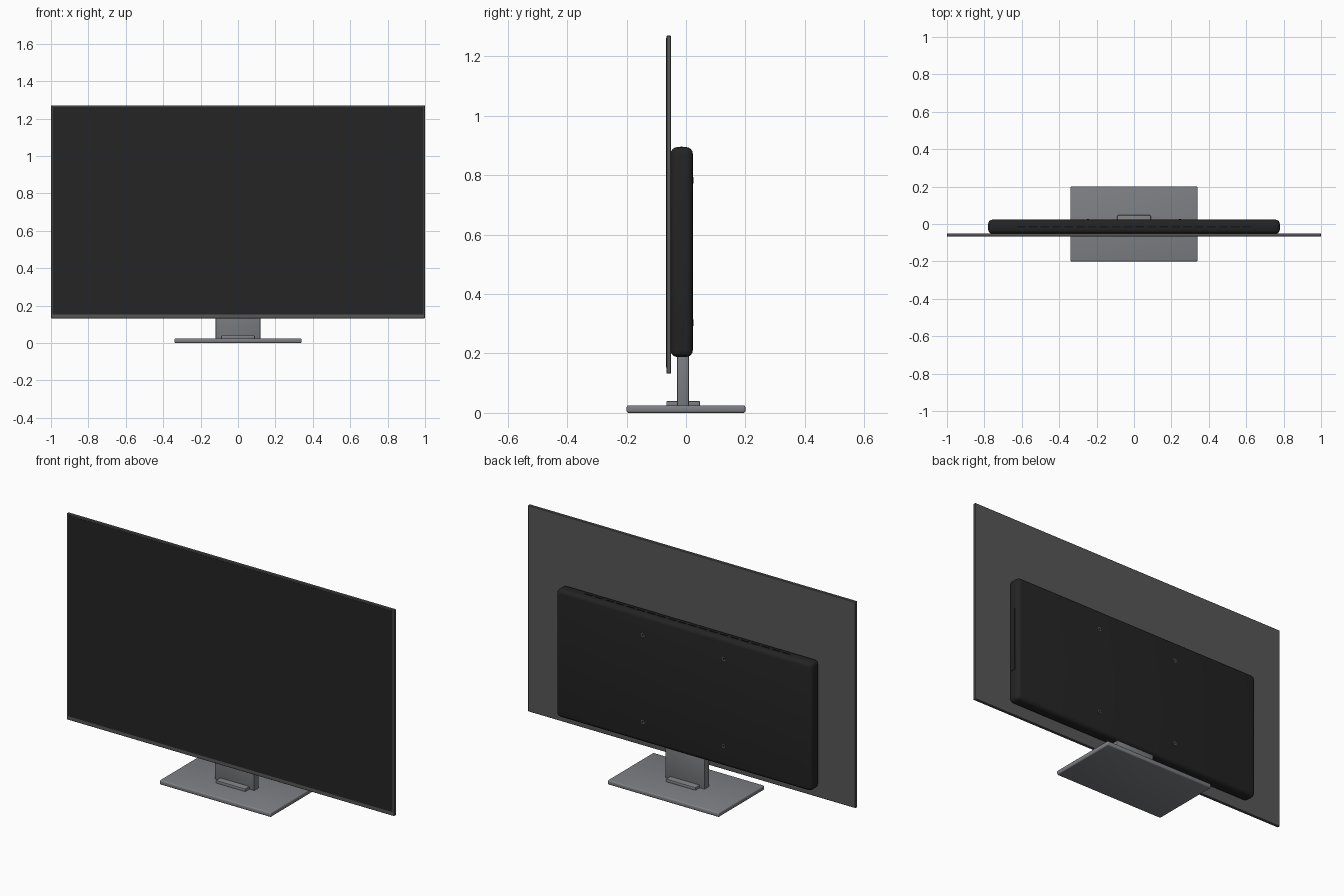
import bpy
import math

default = bpy.data.objects.get("Cube")
if default:
    bpy.data.objects.remove(default, do_unlink=True)


def material(name, r, g, b):
    mat = bpy.data.materials.new(name)
    mat.use_nodes = True
    mat.diffuse_color = (r, g, b, 1)
    mat.node_tree.nodes["Principled BSDF"].inputs["Base Color"].default_value = (r, g, b, 1)
    return mat


screen_black = material("screen black", 0.018, 0.018, 0.018)
casing_black = material("casing black", 0.017, 0.017, 0.017)
vent_black = material("vent black", 0.008, 0.008, 0.008)
frame_grey = material("frame grey", 0.095, 0.095, 0.096)
stand_grey = material("stand grey", 0.21, 0.215, 0.23)


def finish(obj, name, mat, bevel=0, segments=3):
    obj.name = name
    obj.data.materials.append(mat)
    if bevel:
        mod = obj.modifiers.new("Bevel", "BEVEL")
        mod.width = bevel
        mod.segments = segments
        bpy.ops.object.modifier_apply(modifier=mod.name)
        bpy.ops.object.shade_smooth_by_angle(angle=math.radians(35))
    return obj


def box(name, mat, x, y, z, bevel=0, segments=3):
    """Box given by its (low, high) extent on each axis."""
    spans = (x, y, z)
    bpy.ops.mesh.primitive_cube_add(size=1, location=[(a + b) / 2 for a, b in spans])
    obj = bpy.context.object
    obj.scale = [b - a for a, b in spans]
    bpy.ops.object.transform_apply(location=False, rotation=False, scale=True)
    return finish(obj, name, mat, bevel, segments)


def disc(name, mat, radius, x, y, z, depth, sides):
    """Short cylinder facing the back."""
    bpy.ops.mesh.primitive_cylinder_add(vertices=sides, radius=radius, depth=depth,
                                        location=(x, y, z), rotation=(math.pi / 2, 0, 0))
    obj = finish(bpy.context.object, name, mat)
    bpy.ops.object.shade_smooth_by_angle(angle=math.radians(35))
    return obj


# Thin display panel and its glass
box("panel_frame", frame_grey, (-1, 1), (-0.066, -0.05), (0.132, 1.27), 0.002, 1)
box("screen", screen_black, (-0.991, 0.991), (-0.0675, -0.064), (0.153, 1.262))

# Rear electronics casing
box("rear_casing", casing_black, (-0.78, 0.78), (-0.052, 0.023), (0.188, 0.895), 0.023, 4)

# Row of vent slots along the top of the casing
slots, pitch = 20, 0.0635
for i in range(slots):
    cx = (i - (slots - 1) / 2) * pitch
    box("top_vent", vent_black, (cx - 0.023, cx + 0.023), (-0.019, -0.011), (0.893, 0.897))

# Connector cover on one side of the casing
box("connector_cover", casing_black, (0.777, 0.7815), (-0.028, -0.003), (0.365, 0.72))

# Four wall mount screws
for sx in (-0.247, 0.247):
    for sz in (0.303, 0.783):
        disc("mount_screw", frame_grey, 0.011, sx, 0.0225, sz, 0.005, 20)
        disc("screw_socket", vent_black, 0.006, sx, 0.0245, sz, 0.0025, 6)

# Stand: neck, collar and foot plate
box("stand_neck", stand_grey, (-0.12, 0.12), (-0.03, 0.01), (0.02, 0.3), 0.004, 2)
box("neck_collar", stand_grey, (-0.09, 0.09), (-0.066, 0.047), (0.02, 0.04), 0.004, 2)
box("stand_base", stand_grey, (-0.34, 0.34), (-0.2, 0.2), (0, 0.025), 0.007, 3)
